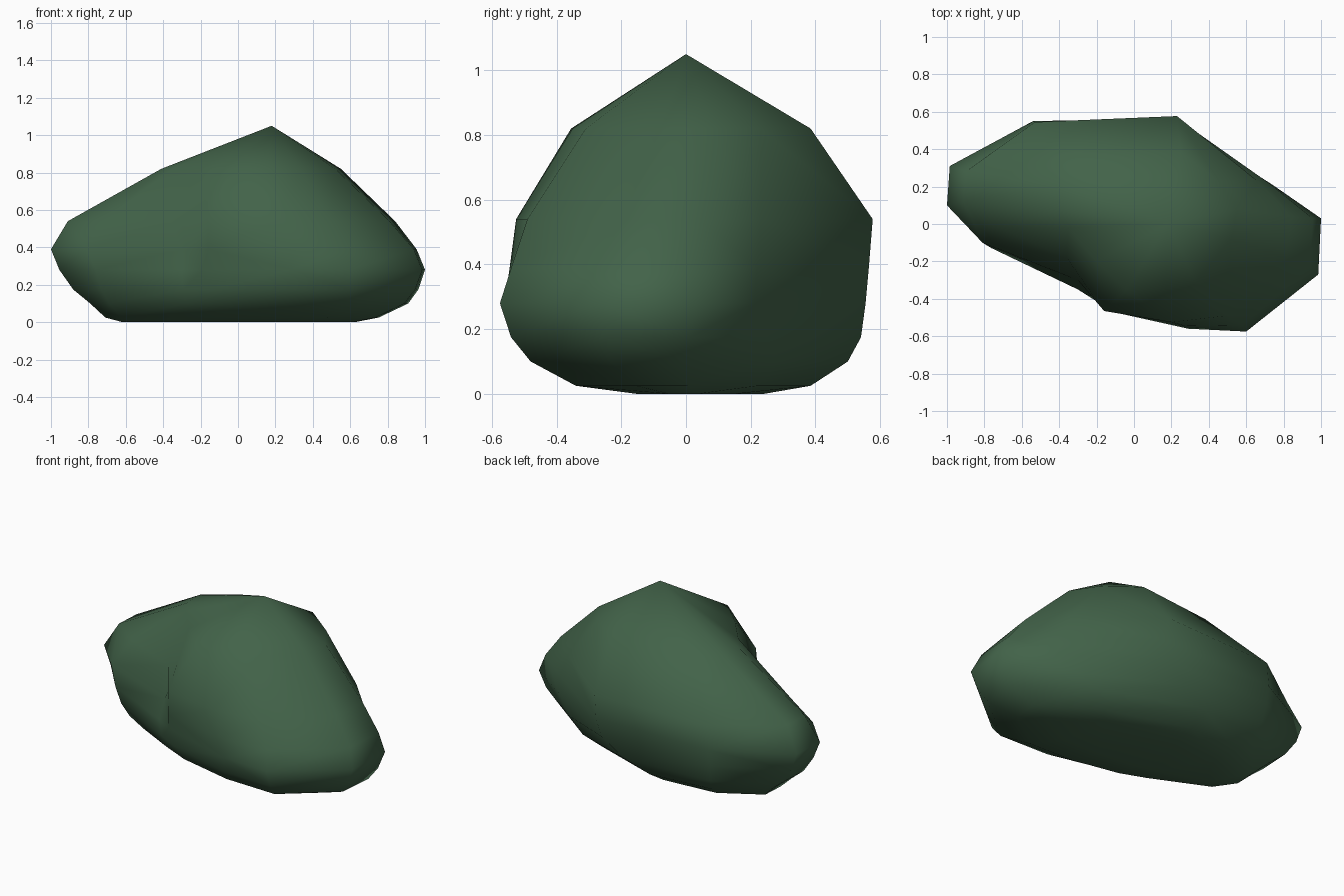
import bpy, bmesh

if "Cube" in bpy.data.objects:
    bpy.data.objects.remove(bpy.data.objects["Cube"])

# Boulder outlines by height, going round from the left end via back, right and front
mid_low = [(-.79, .08), (-.78, .27), (-.5, .46), (-.1, .5), (.52, .28), (.91, -.01),
           (.89, -.23), (.59, -.48), (.25, -.47), (-.1, -.39), (-.28, -.31), (-.69, -.09)]
widest = [(-.955, .1), (-.945, .31), (-.54, .53), (.2, .555), (.74, .21), (1, .03),
          (.985, -.27), (.6, -.575), (.29, -.56), (-.19, -.42), (-.3, -.35), (-.76, -.13)]
middle = [(-1, .1), (-.985, .31), (-.54, .55), (.23, .565), (.72, .22), (.955, .03),
          (.94, -.23), (.58, -.54), (.27, -.545), (-.16, -.46), (-.3, -.3), (-.81, -.1)]
shoulder = [(-.91, .12), (-.9, .28), (-.53, .545), (.23, .577), (.66, .23), (.84, .04),
            (.81, -.18), (.5, -.49), (.2, -.525), (-.16, -.465), (-.36, -.18), (-.72, -.02)]
crown = [(-.41, .07), (-.41, .21), (-.25, .33), (.25, .385), (.45, .23), (.55, .08),
         (.52, -.08), (.33, -.31), (.17, -.35), (-.04, -.355), (-.2, -.2), (-.35, -.02)]


def shrink(ring, sx, sy, dx=0, dy=0):
    return [(x * sx + dx, y * sy + dy) for x, y in ring]


def between(a, b, sx, sy):
    return [((p[0] + q[0]) / 2 * sx, (p[1] + q[1]) / 2 * sy) for p, q in zip(a, b)]


levels = [(0, shrink(mid_low, .73, .4, -.04, .04)), (.025, shrink(mid_low, .86, .74, -.03, .015)),
          (.1, mid_low), (.175, between(mid_low, widest, 1.01, 1.025)), (.28, widest),
          (.39, middle), (.54, shoulder), (.82, crown)]

bm = bmesh.new()
rings = [[bm.verts.new((x, y, z)) for x, y in pts] for z, pts in levels]
n = len(widest)

# Walls between the outlines
for lo, hi in zip(rings, rings[1:]):
    for i in range(n):
        j = (i + 1) % n
        bm.faces.new((lo[i], lo[j], hi[j], hi[i]))

# Flat base and peak
bm.faces.new(rings[0])
peak = bm.verts.new((.18, 0, 1.05))
for i in range(n):
    bm.faces.new((rings[-1][i], rings[-1][(i + 1) % n], peak))

bmesh.ops.triangulate(bm, faces=bm.faces[:])
bmesh.ops.recalc_face_normals(bm, faces=bm.faces[:])
for f in bm.faces:
    f.smooth = True

mesh = bpy.data.meshes.new("boulder")
bm.to_mesh(mesh)
bm.free()
boulder = bpy.data.objects.new("boulder", mesh)
bpy.context.collection.objects.link(boulder)

# Moss green colour
green = bpy.data.materials.new("moss_green")
green.diffuse_color = (.055, .125, .067, 1)
green.use_nodes = True
green.node_tree.nodes["Principled BSDF"].inputs["Base Color"].default_value = green.diffuse_color
mesh.materials.append(green)
